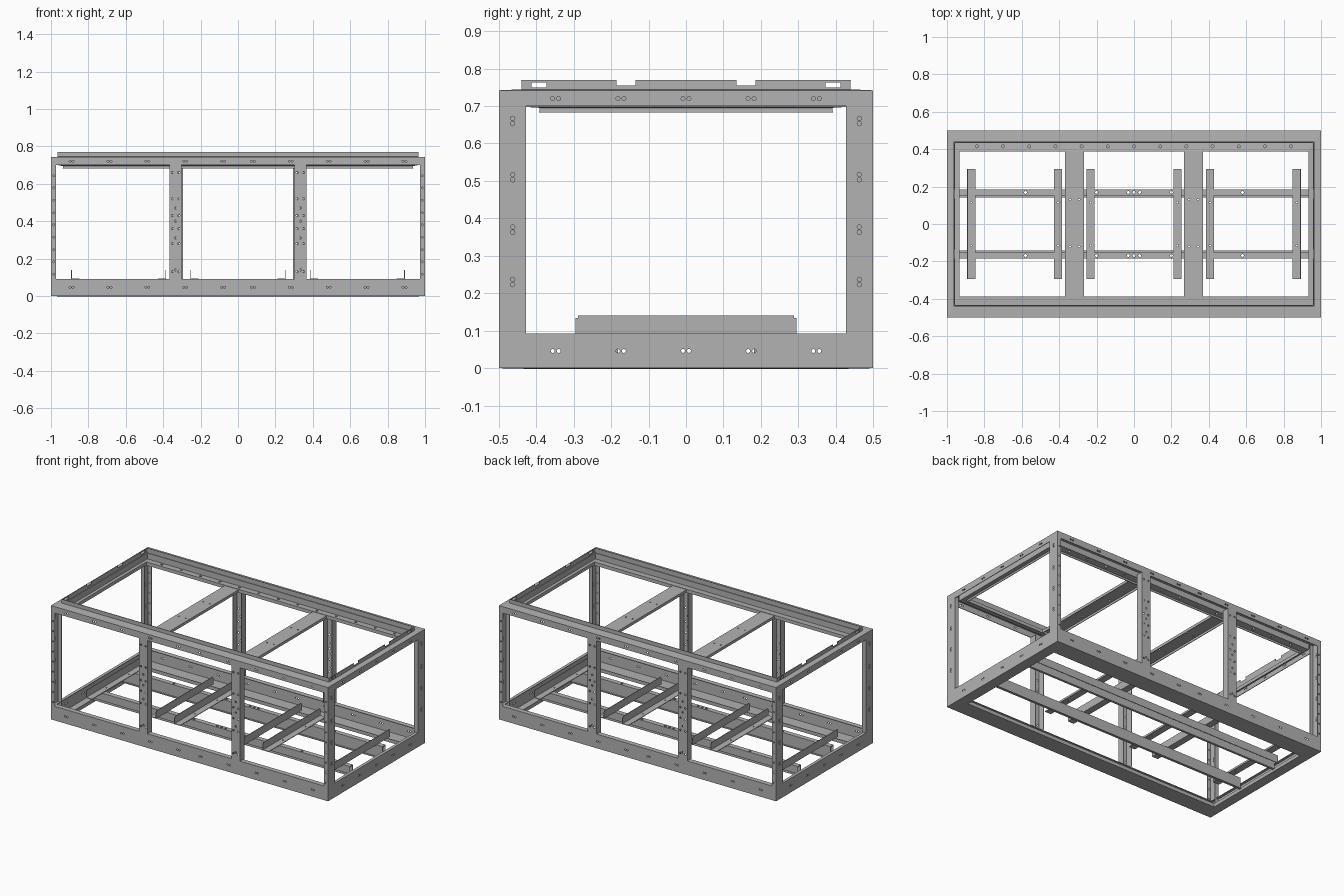
import bpy, bmesh, math
from mathutils import Matrix, Vector

cube = bpy.data.objects.get("Cube")
if cube:
    bpy.data.objects.remove(cube, do_unlink=True)

T = 0.004            # sheet thickness
H = T / 2
steel = bpy.data.materials.new("grey_steel")
steel.use_nodes = True
GREY = (0.45, 0.45, 0.45, 1)
steel.diffuse_color = GREY
steel.node_tree.nodes["Principled BSDF"].inputs["Base Color"].default_value = GREY


def finish(name, bm):
    bmesh.ops.recalc_face_normals(bm, faces=bm.faces)
    mesh = bpy.data.meshes.new(name)
    bm.to_mesh(mesh)
    bm.free()
    mesh.materials.append(steel)
    ob = bpy.data.objects.new(name, mesh)
    bpy.context.collection.objects.link(ob)
    return ob


def apply(ob, mod):
    with bpy.context.temp_override(object=ob, active_object=ob, selected_objects=[ob]):
        bpy.ops.object.modifier_apply(modifier=mod.name)


def thicken(ob):
    mod = ob.modifiers.new("sheet", 'SOLIDIFY')
    mod.thickness, mod.offset, mod.use_even_offset = T, 0, True
    apply(ob, mod)
    return ob


def bent_sheet(name, path, axis, lo, hi):
    """Fold a strip along a path of two coordinates and extend it along an axis."""
    def point(p, e):
        return {'X': (e, p[0], p[1]), 'Y': (p[0], e, p[1]), 'Z': (p[0], p[1], e)}[axis]
    bm = bmesh.new()
    rows = [[bm.verts.new(point(p, e)) for p in path] for e in (lo, hi)]
    for i in range(len(path) - 1):
        bm.faces.new((rows[0][i], rows[0][i + 1], rows[1][i + 1], rows[1][i]))
    return thicken(finish(name, bm))


def ring(name, profile):
    """Mitred rectangular frame; the profile holds x inset, y inset and height."""
    bm = bmesh.new()
    loops = []
    for dx, dy, z in profile:
        x, y = 1 - H - dx, 0.5 - H - dy
        loops.append([bm.verts.new((sx * x, sy * y, z))
                      for sx, sy in ((1, 1), (-1, 1), (-1, -1), (1, -1))])
    for a, b in zip(loops, loops[1:]):
        for i in range(4):
            j = (i + 1) % 4
            bm.faces.new((a[i], a[j], b[j], b[i]))
    return thicken(finish(name, bm))


def cut(ob, spots, axis, r=0.007, boxes=()):
    """Punch round holes along an axis, plus box-shaped notches."""
    turn = {'X': Matrix.Rotation(math.pi / 2, 4, 'Y'),
            'Y': Matrix.Rotation(math.pi / 2, 4, 'X'), 'Z': Matrix()}[axis]
    bm = bmesh.new()
    for p in spots:
        bmesh.ops.create_cone(bm, cap_ends=True, segments=8, radius1=r, radius2=r,
                              depth=0.024, matrix=Matrix.Translation(p) @ turn)
    for centre, size in boxes:
        bmesh.ops.create_cube(bm, size=1, matrix=Matrix.Translation(centre)
                              @ Matrix.Diagonal(Vector(size).to_4d()))
    tool = finish("cutter", bm)
    tool.hide_render = True
    mod = ob.modifiers.new("holes", 'BOOLEAN')
    mod.operation, mod.solver, mod.object = 'DIFFERENCE', 'EXACT', tool
    apply(ob, mod)
    bpy.data.objects.remove(tool, do_unlink=True)


SIGNS = (1, -1)
row_x = [-0.89 + i * 0.2025 for i in range(9)] + [0.89 - 0.2025 * 0.25]
row_x = [s * (0.08 + 0.2025 * i) for i in range(5) for s in SIGNS]
row_y = [i * 0.174 for i in (-2, -1, 0, 1, 2)]


def rail_holes(ob, z):
    cut(ob, [(x + d, s * 0.5, z) for x in row_x for s in SIGNS for d in (-0.008, 0.008)],
        'Y', 0.0055)
    cut(ob, [(s, y + d, z) for y in row_y for s in SIGNS for d in (-0.008, 0.008)],
        'X', 0.0055)


# Upper frame with raised lip, notched and slotted at both ends
LIP = (0.035, 0.06)
INNER = (0.063, 0.108)
top = ring("top_frame", [(0, 0, 0.70), (0, 0, 0.742 - H), (*LIP, 0.742 - H), (*LIP, 0.77)])
notches = [((sx * 0.965, sy * 0.16, 0.77), (0.03, 0.05, 0.03)) for sx in SIGNS for sy in SIGNS]
slots = [((sx * 0.965, sy * 0.393, 0.756), (0.03, 0.04, 0.014)) for sx in SIGNS for sy in SIGNS]
cut(top, [], 'X', boxes=notches + slots)
rail_holes(top, 0.72)

# Recessed ledge inside the upper frame
ledge = ring("top_ledge", [(LIP[0] + T, LIP[1] + T, 0.74), (LIP[0] + T, LIP[1] + T, 0.70),
                           (*INNER, 0.70), (*INNER, 0.683)])
cut(ledge, [(0.07 * i * 2, 0.415, 0.70) for i in range(-6, 7)], 'Z', 0.008)

# Lower frame
bottom = ring("bottom_frame", [(0.018, 0.03, 0.092 - H), (0, 0, 0.092 - H),
                               (0, 0, H), (*INNER, H), (*INNER, 0.02)])
rail_holes(bottom, 0.046)

# Corner posts
post_z = (0.08, 0.23, 0.37, 0.51, 0.66)
for sx, xn in ((1, "left"), (-1, "right")):
    for sy, yn in ((-1, "front"), (1, "back")):
        a, b = 0.998, 0.498
        path = [(sx * x, sy * y) for x, y in ((0.972, b), (a, b), (a, 0.429), (0.972, 0.429))]
        post = bent_sheet(f"corner_post_{yn}_{xn}", path, 'Z', 0.001, 0.741)
        cut(post, [(sx * a, sy * 0.463, z + d) for z in post_z for d in (-0.007, 0.007)],
            'X', 0.006)
        cut(post, [(sx * 0.985, sy * b, 0.05 + 0.066 * i) for i in range(10)], 'Y', 0.005)

# Intermediate posts, front and back
for sx, xn in ((1, "left"), (-1, "right")):
    for sy, yn, inner, outer in ((-1, "front", 0.304, 0.363), (1, "back", 0.296, 0.358)):
        path = [(sx * x, sy * y) for x, y in
                ((inner, 0.455), (inner, 0.498), (outer, 0.498), (outer, 0.455))]
        post = bent_sheet(f"middle_post_{yn}_{xn}", path, 'Z', 0.088, 0.702)
        mid = (inner + outer) / 2
        spots = [(sx * (mid + d), sy * 0.498, z) for d in (-0.017, 0.017)
                 for z in (0.13, 0.28, 0.36, 0.43, 0.52, 0.66)]
        spots += [(sx * mid, sy * 0.498, z) for z in (0.14, 0.31, 0.40, 0.47)]
        cut(post, spots, 'Y', 0.006)

# Upper cross beams: shallow inverted channels
for sx, xn in ((1, "left"), (-1, "right")):
    path = [(sx * x, z) for x, z in
            ((0.270, 0.684), (0.270, 0.70), (0.366, 0.70), (0.366, 0.684))]
    beam = bent_sheet(f"cross_beam_{xn}", path, 'Y', -0.39, 0.39)
    cut(beam, [(sx * (0.318 + d), y, 0.70) for d in (-0.024, 0.024) for y in (-0.12, 0.13)],
        'Z', 0.005)

# Floor rails: folded channels running the full length
for sy, yn in ((-1, "front"), (1, "back")):
    path = [(sy * y, z) for y, z in ((0.142, 0.014), (0.155, 0.014), (0.155, 0.088),
                                     (0.183, 0.088), (0.183, 0.04))]
    rail = bent_sheet(f"floor_rail_{yn}", path, 'X', -0.936, 0.936)
    spots = [(x, sy * 0.169, 0.088) for x in (-0.58, -0.2, -0.03, 0, 0.03, 0.2, 0.58)]
    cut(rail, spots, 'Z', 0.008)

# Guide angles in each of the three bays, with feet facing into the bay
for bay, centre in (("right", -0.638), ("centre", 0), ("left", 0.638)):
    for side, sn in ((1, "left"), (-1, "right")):
        wall = centre + side * 0.252
        path = [(wall - side * 0.042, 0.092), (wall, 0.092), (wall, 0.14)]
        guide = bent_sheet(f"guide_{bay}_{sn}", path, 'Y', -0.295, 0.295)
        # rounded-off upper corners
        corners = [((wall, s * 0.295, 0.14), (0.02, 0.012, 0.012)) for s in SIGNS]
        cut(guide, [(wall - side * 0.02, s * 0.115, 0.092) for s in SIGNS], 'Z', 0.005,
            boxes=corners)
